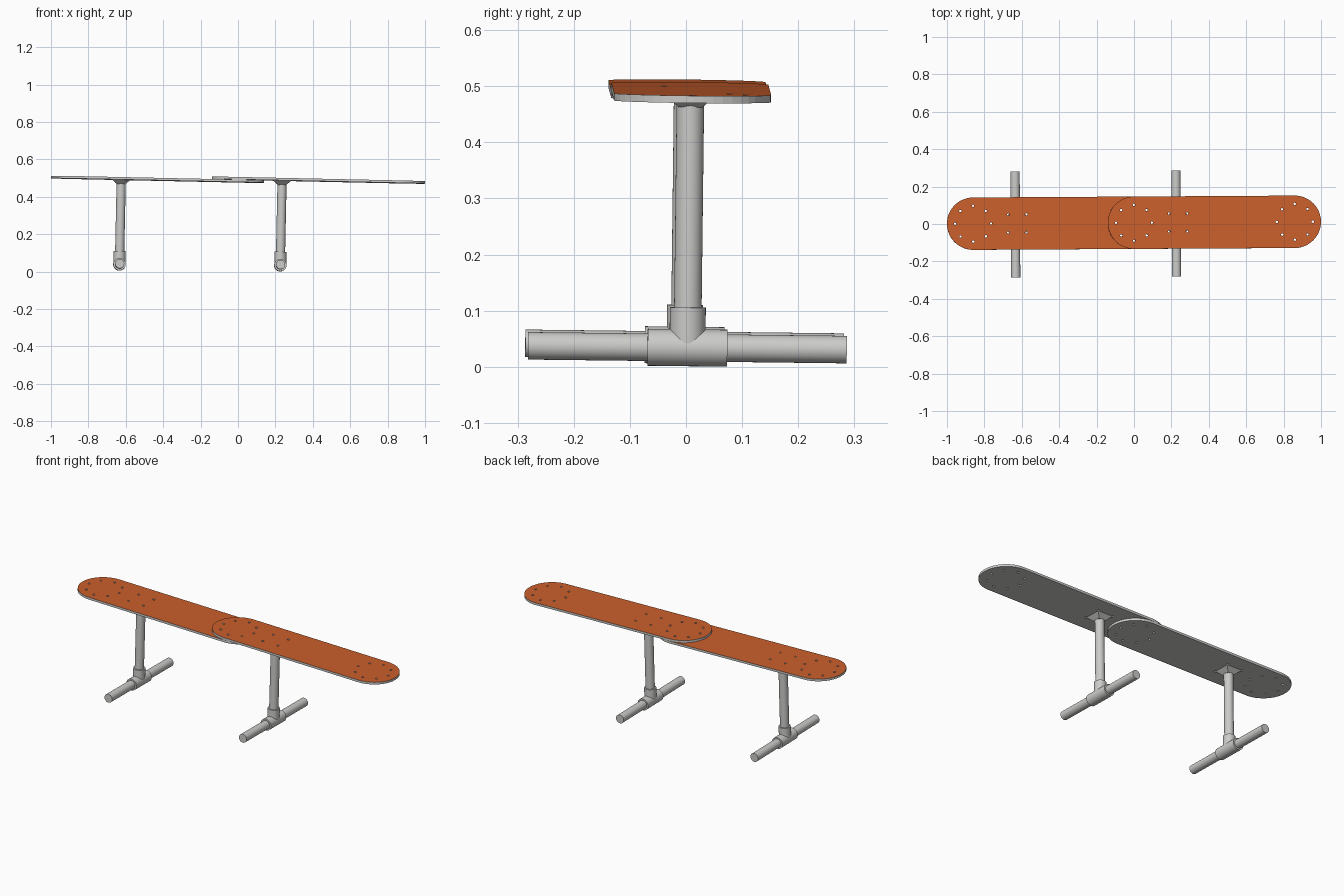
import bpy, bmesh, math
from mathutils import Matrix, Euler, Vector

if "Cube" in bpy.data.objects:
    bpy.data.objects.remove(bpy.data.objects["Cube"])

def material(name, rgb):
    m = bpy.data.materials.new(name)
    m.diffuse_color = (*rgb, 1)
    m.use_nodes = True
    m.node_tree.nodes["Principled BSDF"].inputs["Base Color"].default_value = m.diffuse_color
    return m

ORANGE = material("orange", (0.60, 0.115, 0.025))
GREY = material("light grey", (0.60, 0.60, 0.59))

def finish(bm, name, mats, world, smooth=False):
    me = bpy.data.meshes.new(name)
    bm.to_mesh(me)
    bm.free()
    for m in mats:
        me.materials.append(m)
    ob = bpy.data.objects.new(name, me)
    bpy.context.collection.objects.link(ob)
    ob.matrix_world = world
    if smooth:
        bpy.context.view_layer.objects.active = ob
        ob.select_set(True)
        bpy.ops.object.shade_smooth_by_angle(angle=math.radians(40))
        ob.select_set(False)

def tube(bm, r1, r2, start, end, segs=32, turn=0.0):
    """Capped cylinder or cone between two points."""
    a, b = Vector(start), Vector(end)
    q = (b - a).to_track_quat('Z', 'Y').to_matrix().to_4x4()
    mat = Matrix.Translation((a + b) / 2) @ q @ Matrix.Rotation(turn, 4, 'Z')
    bmesh.ops.create_cone(bm, cap_ends=True, segments=segs, radius1=r1,
                          radius2=r2, depth=(b - a).length, matrix=mat)

def arc(cx, cy, r, a0, a1, n):
    return [(cx + r * math.cos(a0 + (a1 - a0) * i / n),
             cy + r * math.sin(a0 + (a1 - a0) * i / n)) for i in range(n + 1)]

X0, X1, R = -0.236, 0.624, 0.14          # rounded end centres and radius of the deck
DECK_BOTTOM, DECK_TOP = 0.4525, 0.4655

def deck(name, world):
    # stadium outline plus drilled holes, filled and extruded
    h = math.pi / 2
    loops = [arc(X1, 0, R, -h, h, 24) + arc(X0, 0, R, h, 3 * h, 24)]
    centres = [(cx + 0.096 * math.cos(k * math.pi / 4), 0.096 * math.sin(k * math.pi / 4))
               for cx in (X0, X1) for k in range(8)]
    centres += [(sx * 0.048, sy * 0.048) for sx in (-1, 1) for sy in (-1, 1)]
    loops += [arc(x, y, 0.0065, 0, 2 * math.pi, 12)[:-1] for x, y in centres]
    bm = bmesh.new()
    for pts in loops:
        vs = [bm.verts.new((x, y, DECK_BOTTOM)) for x, y in pts]
        for i, v in enumerate(vs):
            bm.edges.new((v, vs[(i + 1) % len(vs)]))
    bmesh.ops.triangle_fill(bm, use_beauty=True, use_dissolve=False, edges=bm.edges[:])
    res = bmesh.ops.extrude_face_region(bm, geom=bm.faces[:], use_keep_orig=True)
    top = [g for g in res['geom'] if isinstance(g, bmesh.types.BMVert)]
    bmesh.ops.translate(bm, verts=top, vec=(0, 0, DECK_TOP - DECK_BOTTOM))
    bmesh.ops.recalc_face_normals(bm, faces=bm.faces[:])
    bm.normal_update()
    for f in bm.faces:                   # painted upper face, bare rim and underside
        f.material_index = 0 if f.normal.z > 0.9 else 1
    finish(bm, name, [ORANGE, GREY], world)

def unit(side, location):
    world = Matrix.Translation(location) @ Euler((-0.012, 0.0215, 0.006)).to_matrix().to_4x4()
    deck(side + "_deck", world)
    # upright post
    bm = bmesh.new()
    tube(bm, 0.0245, 0.0245, (0, 0, 0.02), (0, 0, 0.45))
    finish(bm, side + "_post", [GREY], world, True)
    # square tapered flange under the deck
    bm = bmesh.new()
    s = math.sqrt(2)
    tube(bm, 0.021 * s, 0.048 * s, (0, 0, 0.429), (0, 0, DECK_BOTTOM), 4, math.pi / 4)
    finish(bm, side + "_flange", [GREY], world)
    # tee fitting
    bm = bmesh.new()
    tube(bm, 0.033, 0.033, (0, -0.071, 0), (0, 0.071, 0))
    tube(bm, 0.032, 0.032, (0, 0, 0), (0, 0, 0.072))
    finish(bm, side + "_tee_fitting", [GREY], world, True)
    # foot pipe lying along y
    bm = bmesh.new()
    tube(bm, 0.0245, 0.0245, (0, -0.284, 0), (0, 0.284, 0))
    finish(bm, side + "_foot_pipe", [GREY], world, True)

unit("left", (-0.634, -0.0025, 0.0385))
unit("right", (0.226, 0.0025, 0.0340))
